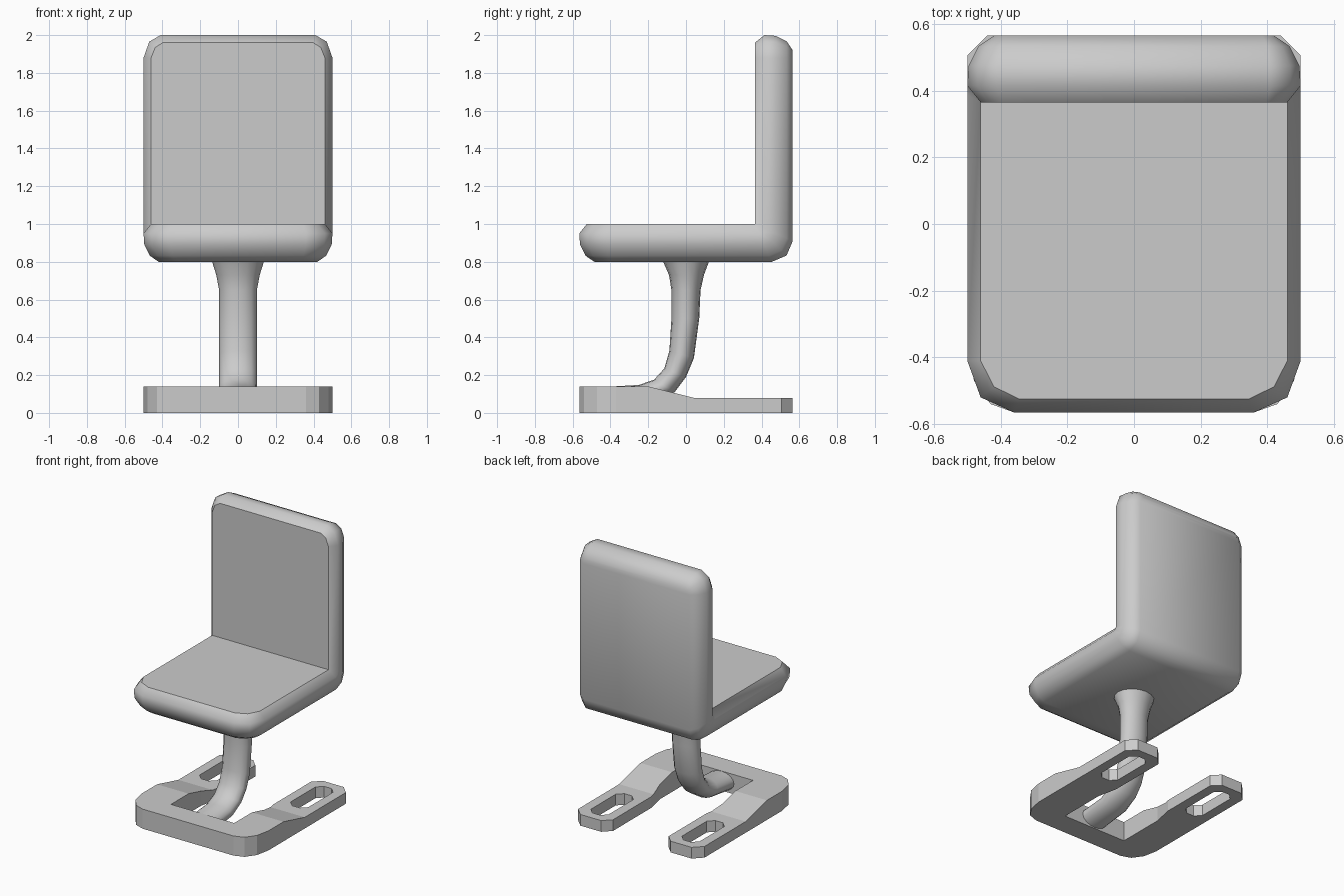
import bpy, bmesh
from math import cos, sin, tau
from mathutils import Vector

if "Cube" in bpy.data.objects:
    bpy.data.objects.remove(bpy.data.objects["Cube"])


def make(name, bm, angle=None):
    bmesh.ops.remove_doubles(bm, verts=bm.verts, dist=0.0005)
    bmesh.ops.recalc_face_normals(bm, faces=bm.faces)
    me = bpy.data.meshes.new(name)
    bm.to_mesh(me)
    bm.free()
    ob = bpy.data.objects.new(name, me)
    bpy.context.collection.objects.link(ob)
    bpy.ops.object.select_all(action='DESELECT')
    ob.select_set(True)
    bpy.context.view_layer.objects.active = ob
    if angle:
        bpy.ops.object.shade_smooth_by_angle(angle=angle)
    return ob


def prism(bm, pts, z0, z1):
    face = bm.faces.new([bm.verts.new((x, y, z0)) for x, y in pts])
    ext = bmesh.ops.extrude_face_region(bm, geom=[face])
    for v in ext['geom']:
        if isinstance(v, bmesh.types.BMVert):
            v.co.z = z1


# Seat and backrest: one bent cushion, layered from inner face to outer face
def cushion_side(t, d):
    """Right-hand edge of one layer at depth t, inset by d: front, bend, top."""
    cy, cz, r = 0.365 + t, 1 - t, t * 0.55
    w = 0.5 - d
    return [(0.36 - d * 0.4, -0.565 + d, cz), (0.46 - d, -0.52 + d * 0.8, cz),
            (w, -0.41, cz),
            (w, cy - r, cz), (w, cy - r * 0.3, cz + r * 0.3), (w, cy, cz + r),
            (w, cy, 1.88), (0.47 - d * 0.8, cy, 1.965 - d * 0.75),
            (0.41 - d * 0.3, cy, 2.0 - d)]


bm = bmesh.new()
layers = [(0, 0.04), (0.05, 0), (0.11, 0.004), (0.168, 0.033), (0.2, 0.08)]
sides = [[bm.verts.new(p) for p in cushion_side(*l)] for l in layers]
mirrored = [[bm.verts.new((-v.co.x, v.co.y, v.co.z)) for v in s] for s in sides]
ring = sides + mirrored[::-1]
rows = len(sides[0])
for i in range(rows - 1):
    for k in range(len(ring)):
        a, b = ring[k], ring[(k + 1) % len(ring)]
        bm.faces.new((a[i], a[i + 1], b[i + 1], b[i]))
for k in range(len(layers) - 1):
    for i in (0, rows - 1):
        bm.faces.new((sides[k][i], sides[k + 1][i],
                      mirrored[k + 1][i], mirrored[k][i]))
make("seat_and_backrest", bm, 0.8)

# Curved post: oval sections given by front point, back point and half width
sections = [((-.125, .81), (.125, .81), .14), ((-.09, .73), (.095, .73), .115),
            ((-.077, .65), (.077, .65), .1), ((-.077, .5), (.07, .5), .1),
            ((-.088, .33), (.042, .29), .1), ((-.115, .235), (0, .19), .1),
            ((-.17, .175), (-.06, .11), .1), ((-.25, .148), (-.17, .04), .1),
            ((-.42, .138), (-.42, .004), .1)]
bm = bmesh.new()
N = 16
rings = []
for f, b, w in sections:
    f, b = Vector((0, *f)), Vector((0, *b))
    mid, half = (f + b) / 2, (f - b) / 2
    rings.append([bm.verts.new(mid + half * cos(tau * j / N)
                               + Vector((w * sin(tau * j / N), 0, 0)))
                  for j in range(N)])
for a, b in zip(rings, rings[1:]):
    for j in range(N):
        k = (j + 1) % N
        bm.faces.new((a[j], a[k], b[k], b[j]))
bm.faces.new(rings[0])
bm.faces.new(rings[-1])
make("post", bm, 0.8)

# Base: U-shaped plate with its arms stepping down towards the rear
half = [(.36, -.565), (.43, -.54), (.48, -.47), (.5, -.37), (.5, .505),
        (.44, .565), (.275, .565), (.22, .51), (.22, .08), (.25, -.06),
        (.25, -.4)]
bm = bmesh.new()
prism(bm, half + [(-x, y) for x, y in half[::-1]], 0, 0.14)
for y in (-0.2, 0.04):
    bmesh.ops.bisect_plane(bm, geom=bm.verts[:] + bm.edges[:] + bm.faces[:],
                           plane_co=(0, y, 0), plane_no=(0, 1, 0))
for v in bm.verts:
    if v.co.z > 0.1:
        s = min(max((v.co.y + 0.2) / 0.24, 0), 1)
        v.co.z = 0.14 - 0.06 * s
base = make("base", bm)

# Slots through the arms
slot = [(.29, .18), (.33, .14), (.39, .14), (.43, .18),
        (.43, .46), (.39, .5), (.33, .5), (.29, .46)]
bm = bmesh.new()
for s in (1, -1):
    prism(bm, [(s * x, y) for x, y in slot], -0.1, 0.3)
cutter = make("slot_cutter", bm)
cutter.hide_render = True
bpy.context.view_layer.objects.active = base
mod = base.modifiers.new("slots", 'BOOLEAN')
mod.operation = 'DIFFERENCE'
mod.solver = 'EXACT'
mod.object = cutter
bpy.ops.object.modifier_apply(modifier=mod.name)
bpy.data.objects.remove(cutter)
